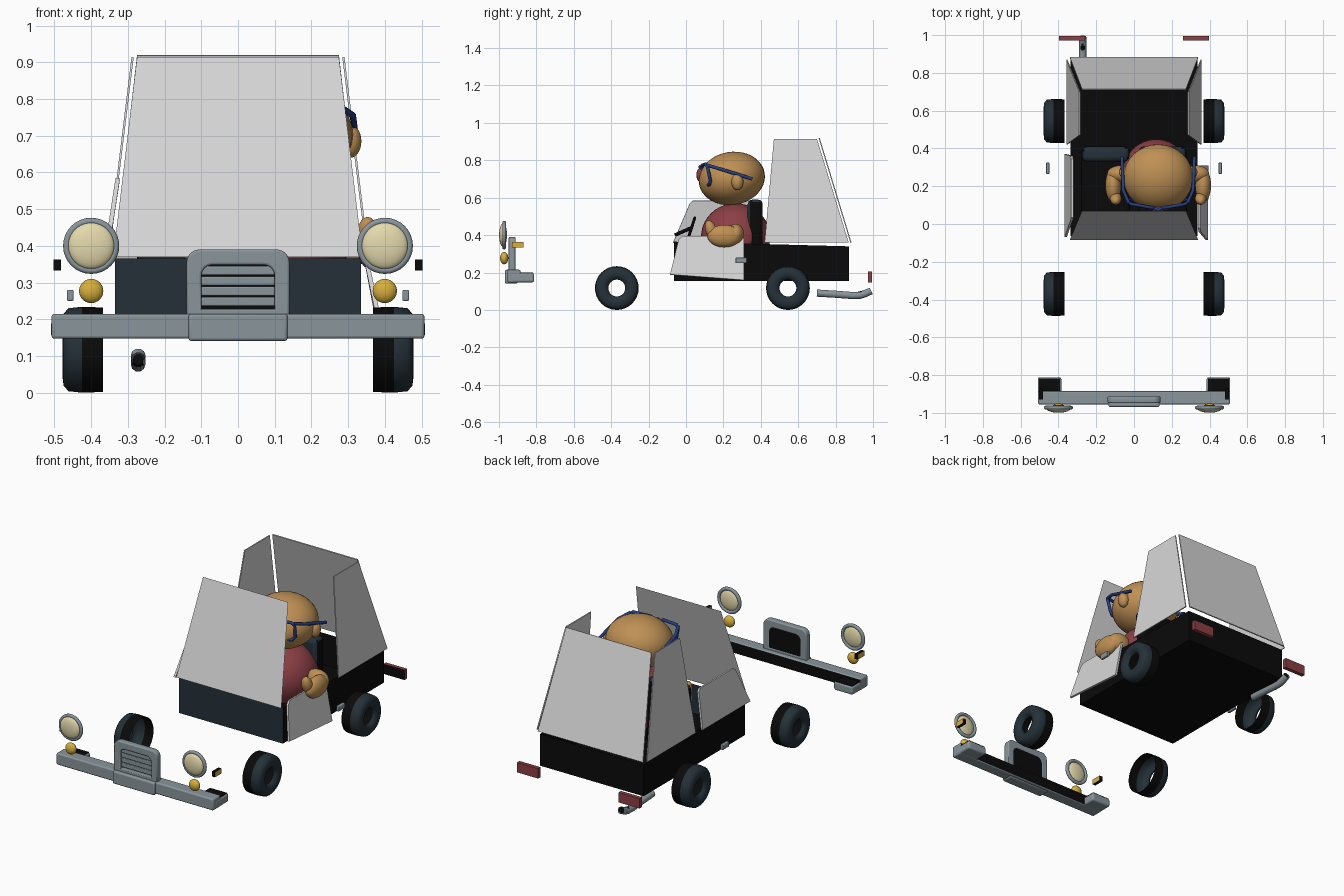
import bpy, bmesh, math
from mathutils import Vector, Matrix

if "Cube" in bpy.data.objects:
    bpy.data.objects.remove(bpy.data.objects["Cube"])


def mat(name, r, g, b):
    m = bpy.data.materials.new(name)
    m.diffuse_color = (r, g, b, 1)
    m.use_nodes = True
    m.node_tree.nodes["Principled BSDF"].inputs["Base Color"].default_value = m.diffuse_color
    return m


GLASS = mat("pale grey", .68, .68, .68)
SLATE = mat("dark slate", .018, .03, .04)
BLACK = mat("black", .003, .003, .003)
METAL = mat("steel grey", .25, .30, .33)
CREAM = mat("cream", .78, .70, .42)
AMBER = mat("amber", .68, .43, .05)
RED = mat("dull red", .26, .05, .06)
SKIN = mat("tan", .52, .28, .09)
BLUE = mat("blue", .02, .05, .22)


def add(name, bm, *mats, smooth=None, bevel=0):
    me = bpy.data.meshes.new(name)
    bm.to_mesh(me)
    bm.free()
    ob = bpy.data.objects.new(name, me)
    bpy.context.collection.objects.link(ob)
    for m in mats:
        me.materials.append(m)
    if bevel:
        mod = ob.modifiers.new("bevel", 'BEVEL')
        mod.width, mod.segments = bevel, 3
    if smooth or bevel:
        bpy.ops.object.select_all(action='DESELECT')
        bpy.context.view_layer.objects.active = ob
        ob.select_set(True)
        bpy.ops.object.shade_smooth_by_angle(angle=math.radians(smooth or 35))
    return ob


def box(name, lo, hi, *mats, bevel=0, rule=None):
    bm = bmesh.new()
    lo, hi = Vector(lo), Vector(hi)
    bmesh.ops.create_cube(bm, size=1, matrix=Matrix.Translation((lo + hi) / 2) @ Matrix.Diagonal((*(hi - lo), 1)))
    bm.normal_update()
    for f in bm.faces:
        f.material_index = rule(f.normal) if rule else 0
    return add(name, bm, *mats, bevel=bevel)


def ball(name, c, r, m, tilt=0):
    bm = bmesh.new()
    bmesh.ops.create_uvsphere(bm, u_segments=32, v_segments=20, radius=1, matrix=Matrix.Translation(c)
                              @ Matrix.Rotation(tilt, 4, 'X') @ Matrix.Diagonal((*r, 1)))
    return add(name, bm, m, smooth=60)


def plate(name, pts, m, thick=0):
    bm = bmesh.new()
    bm.faces.new([bm.verts.new(p) for p in pts])
    ob = add(name, bm, m)
    if thick:
        ob.modifiers.new("thickness", 'SOLIDIFY').thickness = thick
    return ob


def tube(name, pts, r, m, cyclic=False, caps=True, smooth=False):
    cu = bpy.data.curves.new(name, 'CURVE')
    cu.dimensions = '3D'
    cu.bevel_depth, cu.bevel_resolution, cu.use_fill_caps = r, 3, caps
    sp = cu.splines.new('POLY')
    sp.points.add(len(pts) - 1)
    for p, q in zip(sp.points, pts):
        p.co = (*q, 1)
    sp.use_cyclic_u = cyclic
    cu.materials.append(m)
    ob = bpy.data.objects.new(name, cu)
    bpy.context.collection.objects.link(ob)
    return ob


def arch(hw, z0, z1, r):
    # outline with rounded upper corners
    pts = [(-hw, z0), (hw, z0)]
    for cx, a0 in ((hw - r, 0), (r - hw, 90)):
        for k in range(7):
            a = math.radians(a0 + 15 * k)
            pts.append((cx + r * math.cos(a), z1 - r + r * math.sin(a)))
    return pts


def ring(c, r, axis_tilt=0, n=32):
    R = Matrix.Rotation(axis_tilt, 3, 'X')
    return [Vector(c) + R @ Vector((r * math.cos(t), 0, r * math.sin(t)))
            for t in (2 * math.pi * i / n for i in range(n))]


def wheel(name, s, y):
    # tyre shell: slate outside half, black inner half
    prof = [(.455, .045), (.472, .055), (.478, .075), (.475, .098), (.462, .113), (.425, .117), (.368, .115)]
    bm, n = bmesh.new(), 32
    rows = [[bm.verts.new((s * x, y + r * math.cos(2 * math.pi * i / n), .117 + r * math.sin(2 * math.pi * i / n)))
             for i in range(n)] for x, r in prof]
    for k in range(len(prof) - 1):
        for i in range(n):
            j = (i + 1) % n
            q = [rows[k][i], rows[k][j], rows[k + 1][j], rows[k + 1][i]]
            f = bm.faces.new(q if s < 0 else q[::-1])
            f.material_index = int(k == len(prof) - 2)
    bm.normal_update()
    f0 = next(f for f in bm.faces if f.material_index == 1)
    c = f0.calc_center_median()
    if f0.normal.dot(Vector((0, c.y - y, c.z - .117))) < 0:
        bmesh.ops.reverse_faces(bm, faces=bm.faces[:])
    add(name, bm, SLATE, BLACK, smooth=50)


# cabin tub, open on top
bm = bmesh.new()
bmesh.ops.create_cube(bm, size=1, matrix=Matrix.Translation((0, .403, .255)) @ Matrix.Diagonal((.67, .935, .2, 1)))
bm.normal_update()
for f in bm.faces:
    f.material_index = int(f.normal.y < -.5)
bmesh.ops.delete(bm, geom=[f for f in bm.faces if f.normal.z > .5], context='FACES')
for v in bm.verts:
    if v.co.z > .3:
        v.co.z = .365 if v.co.y < .3 else .34
add("cabin_tub", bm, BLACK, SLATE)

# windscreen and rear glass
plate("windscreen", [(-.34, -.085, .37), (.34, -.085, .37), (.275, .07, .915), (-.275, .07, .915)], GLASS)
plate("rear_glass", [(.34, .885, .36), (-.34, .885, .36), (-.275, .715, .92), (.275, .715, .92)], GLASS, .006)
for s, side in ((-1, "left"), (1, "right")):
    q = [(s * .358, .42, .36), (s * .358, .87, .36), (s * .29, .70, .915), (s * .29, .47, .915)]
    plate(side + "_rear_side_glass", q if s > 0 else q[::-1], GLASS, .006)
# door windows: left half raised, right wound down
plate("left_door_glass", [(-.368, .37, .36), (-.368, -.07, .36), (-.336, .02, .57), (-.333, .035, .585),
                          (-.333, .345, .585), (-.336, .36, .57)], GLASS, .012)
plate("right_door_glass", [(.392, -.085, .19), (.394, .31, .16), (.352, .31, .38), (.35, .3, .395),
                           (.35, -.02, .395), (.353, -.04, .375)], GLASS, .012)

# seats and steering wheel
for s, side in ((-1, "left"), (1, "right")):
    box(side + "_seat_base", (s * .15 - .13, .05, .18), (s * .15 + .13, .40, .27), BLACK, bevel=.02)
    bk = box(side + "_seat_back", (s * .15 - .125, .33, .2), (s * .15 + .125, .41, .59), SLATE, BLACK, bevel=.025,
             rule=lambda n: int(n.y > .5 or abs(n.x) > .5))
tube("steering_wheel", ring((.13, .03, .44), .055, math.radians(-18)), .008, BLACK, cyclic=True)
tube("steering_column", [(.13, .03, .44), (.13, -.06, .40)], .01, BLACK)

# wheels, door handles, lamps on both sides
for s, side in ((-1, "left"), (1, "right")):
    wheel(side + "_front_wheel", s, -.37)
    wheel(side + "_rear_wheel", s, .545)
    x = s * .457
    box(side + "_door_handle", (x - .009, .265, .25), (x + .009, .325, .28), METAL, bevel=.004)
    x = s * .40
    tube(side + "_headlight_rim", ring((x, -.972, .40), .067), .010, METAL, cyclic=True)
    ball(side + "_headlight_lens", (x, -.978, .40), (.063, .021, .063), CREAM)
    ball(side + "_fog_lamp", (x, -.972, .277), (.033, .022, .033), AMBER)
    x = s * .492
    box(side + "_side_marker", (x - .010, -.93, .333), (x + .010, -.87, .363), BLACK, AMBER,
        rule=lambda n: int(abs(n.x) > .5))
    x = s * .328
    box(side + "_tail_light", (x - .068, .972, .147), (x + .068, .995, .205), RED, BLACK,
        rule=lambda n: int(n.y < -.5))
    # bumper wrap-around ends with black tops
    x = s * .447
    box(side + "_bumper_end", (x - .062, -.93, .148), (x + .062, -.812, .197), METAL, bevel=.01)
    box(side + "_bumper_end_cap", (x - .055, -.885, .195), (x + .055, -.818, .200), BLACK)

# bumper bar
box("bumper", (-.508, -.955, .147), (.508, -.885, .215), METAL, BLACK, bevel=.008, rule=lambda n: int(n.y > .5))
box("bumper_centre", (-.135, -.968, .141), (.135, -.90, .215), METAL, bevel=.008)

# grille: arched frame, slats and back plate
cu = bpy.data.curves.new("grille_frame", 'CURVE')
cu.dimensions, cu.fill_mode = '2D', 'BOTH'
cu.extrude, cu.bevel_depth, cu.bevel_resolution, cu.offset = .012, .006, 2, -.006
for pts in (arch(.14, .205, .39, .035), arch(.10, .228, .348, .03)):
    sp = cu.splines.new('POLY')
    sp.points.add(len(pts) - 1)
    for p, (a, b) in zip(sp.points, pts):
        p.co = (a, b, 0, 1)
    sp.use_cyclic_u = True
cu.materials.append(METAL)
ob = bpy.data.objects.new("grille_frame", cu)
ob.rotation_euler.x = math.pi / 2
ob.location.y = -.93
bpy.context.collection.objects.link(ob)
plate("grille_back", [(a, -.914, b) for a, b in arch(.125, .21, .375, .03)], BLACK)
for k in range(4):
    z = .236 + k * .028
    box("grille_slat_%d" % (k + 1), (-.10, -.936, z), (.10, -.918, z + .025), METAL, bevel=.004)

# exhaust pipe
tube("exhaust", [(-.272, .70, .09), (-.272, .80, .084), (-.272, .89, .077), (-.272, .93, .078),
                 (-.272, .96, .088), (-.272, .99, .102)], .02, METAL, caps=False)
tube("exhaust_bore", [(-.272, .71, .09), (-.272, .90, .077), (-.272, .985, .100)], .015, BLACK)

# driver
CX = .128
ball("driver_body", (CX - .01, .265, .39), (.18, .185, .18), RED)
ball("driver_head", (CX, .245, .703), (.185, .178, .142), SKIN, tilt=math.radians(10))
ball("driver_nose", (CX, .088, .722), (.038, .033, .044), RED)
for s, side in ((-1, "left"), (1, "right")):
    ball(side + "_ear", (CX + s * .178, .275, .685), (.03, .032, .045), SKIN)
    # arm: upper, forearm and raised hand
    ball(side + "_upper_arm", (CX + s * .20, .265, .405), (.07, .045, .055), SKIN)
    ball(side + "_forearm", (CX + s * .238, .205, .395), (.042, .09, .06), SKIN)
    ball(side + "_hand", (CX + s * .225, .135, .425), (.03, .03, .056), SKIN, tilt=math.radians(20))
    # glasses frame and temple
    tube(side + "_lens_frame", [(CX + s * u, y, z) for u, y, z in (
        (.022, .085, .755), (.04, .087, .775), (.14, .105, .78), (.158, .115, .765),
        (.152, .13, .69), (.135, .125, .67), (.04, .10, .662), (.024, .095, .68))], .009, BLUE, cyclic=True)
    tube(side + "_temple", [(CX + s * .155, .11, .775), (CX + s * .185, .18, .755), (CX + s * .192, .355, .70)],
         .009, BLUE)
tube("glasses_bridge", [(CX - .025, .085, .755), (CX, .075, .765), (CX + .025, .085, .755)], .009, BLUE)

# turn remaining curves into smooth meshes
bpy.ops.object.select_all(action='DESELECT')
curves = [o for o in bpy.context.scene.objects if o.type == 'CURVE']
for o in curves:
    o.select_set(True)
bpy.context.view_layer.objects.active = curves[0]
bpy.ops.object.convert(target='MESH')
bpy.ops.object.shade_smooth_by_angle(angle=math.radians(45))
